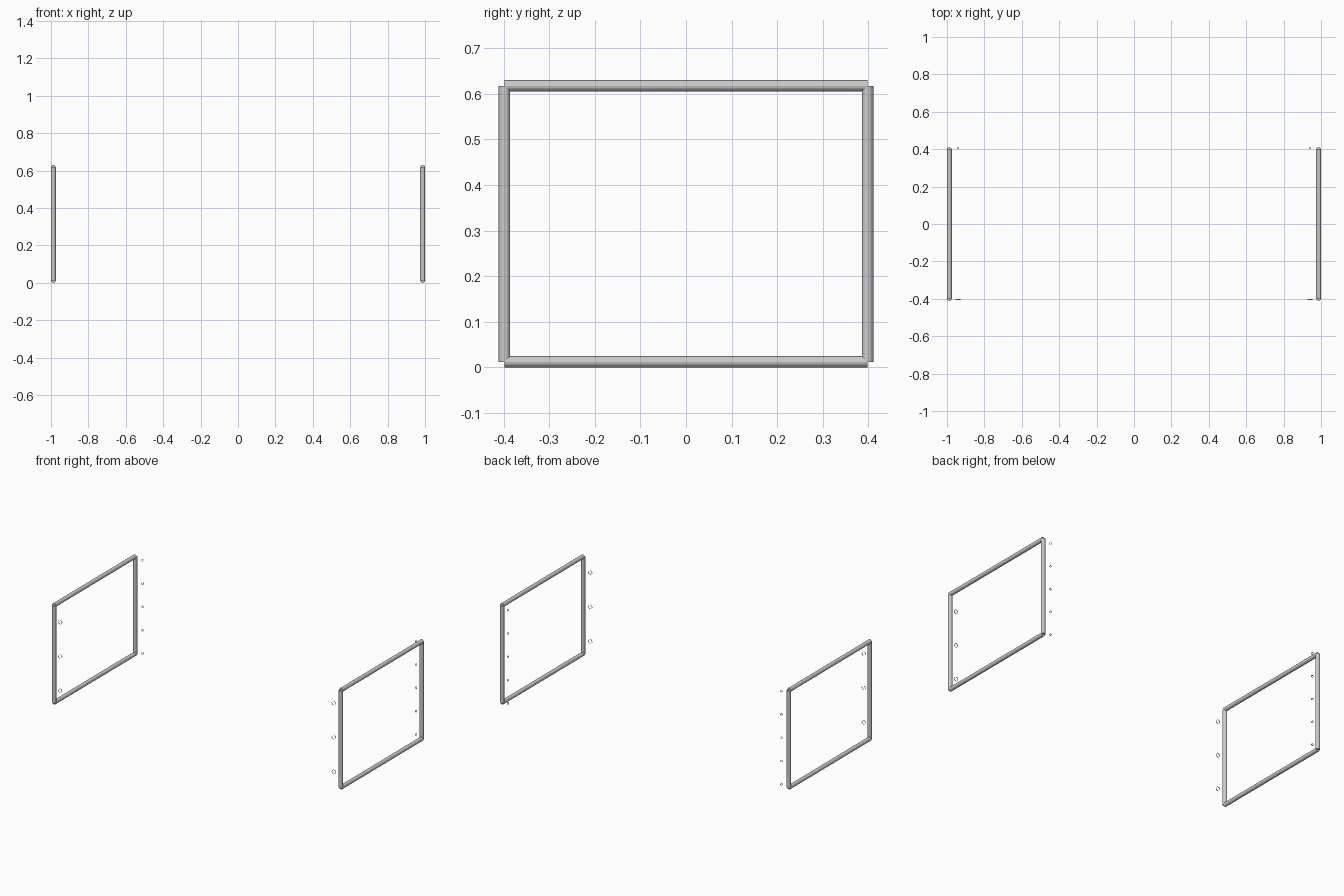
import bpy
from mathutils import Vector

if "Cube" in bpy.data.objects:
    bpy.data.objects.remove(bpy.data.objects["Cube"])

FRAME_X = 0.987            # centre line of each end frame
HALF_Y = 0.398
Z_LOW, Z_HIGH = 0.0125, 0.6175
TUBE_R = 0.0127
HOLE_X = 0.941


def cylinder(name, a, b, radius, sides, cap):
    """Straight cylinder running from point a to point b."""
    a, b = Vector(a), Vector(b)
    bpy.ops.mesh.primitive_cylinder_add(
        vertices=sides, radius=radius, depth=(b - a).length,
        end_fill_type=cap, location=(a + b) / 2,
        rotation=(b - a).to_track_quat('Z', 'Y').to_euler())
    obj = bpy.context.object
    obj.name = name
    return obj


def hole_rim(name, x, y, z, radius):
    """Short open ring lining a hole that points along y."""
    cylinder(name, (x, y - 0.0025, z), (x, y + 0.0025, z), radius, 16, 'NOTHING')


for side, label in ((-1, "left"), (1, "right")):
    x = side * FRAME_X
    # Rectangular tube frame, bars meeting on their centre lines
    for z, part in ((Z_LOW, "bottom_bar"), (Z_HIGH, "top_bar")):
        cylinder(f"{label}_{part}", (x, -HALF_Y, z), (x, HALF_Y, z), TUBE_R, 12, 'NGON')
    for y, part in ((-HALF_Y, "front_post"), (HALF_Y, "back_post")):
        cylinder(f"{label}_{part}", (x, y, Z_LOW), (x, y, Z_HIGH), TUBE_R, 12, 'NGON')
    # Three large rims at the front, five small ones at the back
    for i in range(3):
        hole_rim(f"{label}_front_rim", side * HOLE_X, -0.403, 0.099 + 0.214 * i, 0.0125)
    for i in range(5):
        hole_rim(f"{label}_back_rim", side * HOLE_X, 0.406, 0.0225 + 0.145 * i, 0.0065)
